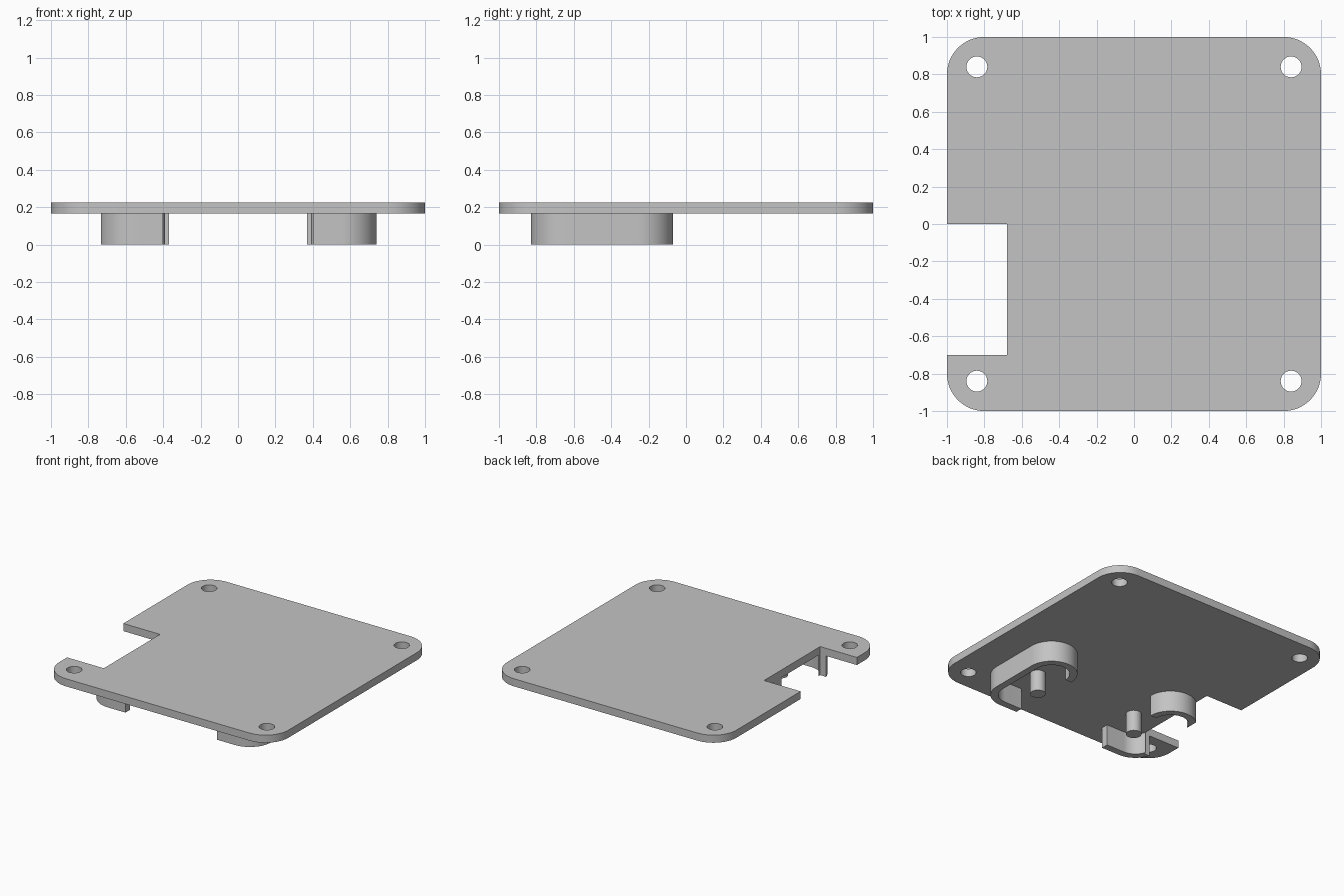
import bpy, bmesh, math
from mathutils import Vector

if "Cube" in bpy.data.objects:
    bpy.data.objects.remove(bpy.data.objects["Cube"])

PLATE_BOTTOM, PLATE_TOP = 0.165, 0.225
HOLE = 0.84
NOTCH_X, NOTCH_BACK, NOTCH_FRONT = -0.68, 0.0, -0.70

grey = bpy.data.materials.new("plain grey")
grey.use_nodes = True
colour = (0.55, 0.55, 0.55, 1)
grey.diffuse_color = colour
grey.node_tree.nodes["Principled BSDF"].inputs["Base Color"].default_value = colour


def arc(cx, cy, r, start, end, steps=16):
    """Points along an arc, angles in degrees."""
    angles = [math.radians(start + (end - start) * i / steps) for i in range(steps + 1)]
    return [(cx + r * math.cos(a), cy + r * math.sin(a)) for a in angles]


def prism(name, outline, z0, z1):
    """Upright solid with the given outline."""
    bm = bmesh.new()
    base = bm.faces.new([bm.verts.new((x, y, z0)) for x, y in outline])
    top = bmesh.ops.extrude_face_region(bm, geom=[base])["geom"]
    verts = [v for v in top if isinstance(v, bmesh.types.BMVert)]
    bmesh.ops.translate(bm, verts=verts, vec=Vector((0, 0, z1 - z0)))
    bmesh.ops.recalc_face_normals(bm, faces=bm.faces)
    mesh = bpy.data.meshes.new(name)
    bm.to_mesh(mesh)
    bm.free()
    mesh.materials.append(grey)
    obj = bpy.data.objects.new(name, mesh)
    bpy.context.collection.objects.link(obj)
    return obj


def activate(obj):
    bpy.ops.object.select_all(action='DESELECT')
    obj.select_set(True)
    bpy.context.view_layer.objects.active = obj


def cut(obj, cutter):
    """Subtract the cutter, then discard it."""
    cutter.hide_render = True
    mod = obj.modifiers.new("cut", 'BOOLEAN')
    mod.operation, mod.solver, mod.object = 'DIFFERENCE', 'EXACT', cutter
    activate(obj)
    bpy.ops.object.modifier_apply(modifier=mod.name)
    bpy.data.objects.remove(cutter)


def notch_cutter():
    return prism("notch_cutter", [(-1.2, NOTCH_FRONT), (NOTCH_X, NOTCH_FRONT),
                                  (NOTCH_X, NOTCH_BACK), (-1.2, NOTCH_BACK)], -0.1, 0.4)


# Rounded plate with four screw holes and a side notch
corner = 0.2
c = 1 - corner
outline = (arc(c, c, corner, 0, 90) + arc(-c, c, corner, 90, 180)
           + arc(-c, -c, corner, 180, 270) + arc(c, -c, corner, 270, 360))
plate = prism("plate", outline, PLATE_BOTTOM, PLATE_TOP)
for x in (-HOLE, HOLE):
    for y in (-HOLE, HOLE):
        cut(plate, prism("hole_cutter", arc(x, y, 0.056, 0, 345, 23), 0, 0.4))
cut(plate, notch_cutter())
parts = [plate]

# Hooked walls under the plate, open towards the middle, each with a peg
OUTER, INNER = 0.185, 0.13
CX, BACK_Y, FRONT_Y, FRONT_END = 0.555, -0.255, -0.645, 0.40


def hook_side(r):
    return ([(FRONT_END, FRONT_Y - r)] + arc(CX, FRONT_Y, r, -90, 0)
            + arc(CX, BACK_Y, r, 0, 180, 32))


for side, word in ((1, "left"), (-1, "right")):
    shape = hook_side(OUTER) + hook_side(INNER)[::-1]
    wall = prism(word + "_hook_wall", [(side * x, y) for x, y in shape], 0, PLATE_BOTTOM)
    peg = prism(word + "_peg", arc(side * 0.447, -0.535, 0.056, 0, 345, 23), 0, PLATE_BOTTOM)
    if side < 0:
        cut(wall, notch_cutter())
    parts += [wall, peg]

for obj in parts:
    activate(obj)
    bpy.ops.object.shade_smooth_by_angle(angle=math.radians(30))
